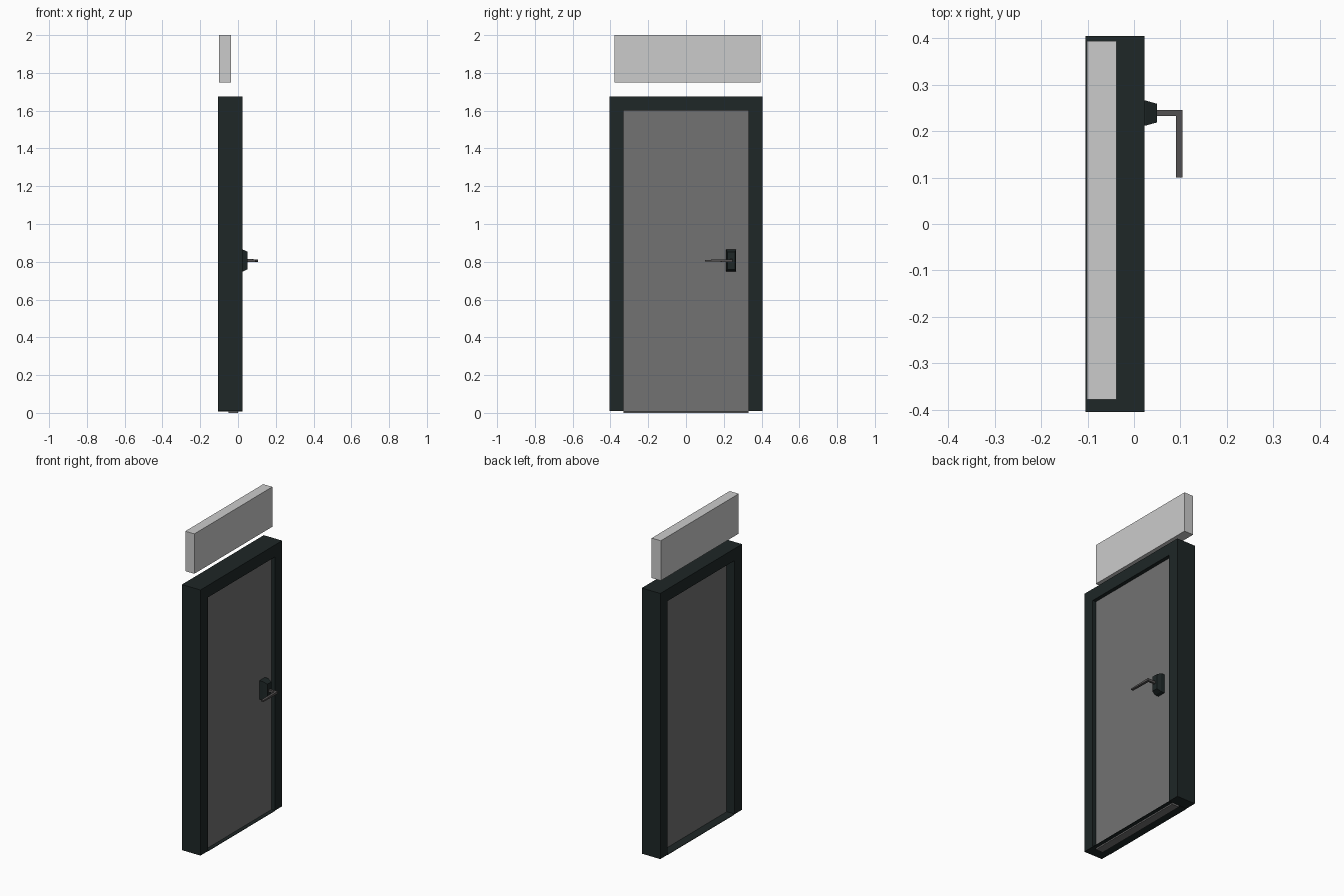
import bpy, bmesh

if "Cube" in bpy.data.objects:
    bpy.data.objects.remove(bpy.data.objects["Cube"])


def material(name, rgb):
    m = bpy.data.materials.new(name)
    m.diffuse_color = (*rgb, 1)
    m.use_nodes = True
    m.node_tree.nodes["Principled BSDF"].inputs["Base Color"].default_value = m.diffuse_color
    return m


BLACK = material("dark_frame", (0.013, 0.02, 0.02))
GREY = material("dark_grey", (0.17, 0.17, 0.17))
STEEL = material("lever_metal", (0.09, 0.085, 0.085))


def finish(name, bm, mat=None):
    bmesh.ops.recalc_face_normals(bm, faces=bm.faces)
    me = bpy.data.meshes.new(name)
    bm.to_mesh(me)
    bm.free()
    ob = bpy.data.objects.new(name, me)
    bpy.context.collection.objects.link(ob)
    if mat:
        me.materials.append(mat)
    return ob


def loft(name, rings, mat=None, cap=True):
    """Join equal-length rings of points into a skin, capping both ends."""
    bm = bmesh.new()
    vs = [[bm.verts.new(p) for p in r] for r in rings]
    n = len(rings[0])
    for a, b in zip(vs, vs[1:]):
        for i in range(n):
            j = (i + 1) % n
            bm.faces.new((a[i], a[j], b[j], b[i]))
    if cap:
        bm.faces.new(vs[0])
        bm.faces.new(vs[-1])
    return finish(name, bm, mat)


def rect(x, y0, y1, z0, z1):
    return [(x, y0, z0), (x, y1, z0), (x, y1, z1), (x, y0, z1)]


def box(name, x0, x1, y0, y1, z0, z1, mat=None):
    return loft(name, [rect(x0, y0, y1, z0, z1), rect(x1, y0, y1, z0, z1)], mat)


# door frame: upside-down U profile extruded through the wall thickness
profile = [(-0.405, 0.01), (-0.405, 1.675), (0.405, 1.675), (0.405, 0.01),
           (0.332, 0.01), (0.332, 1.6), (-0.332, 1.6), (-0.332, 0.01)]
loft("door_frame", [[(x, y, z) for y, z in profile] for x in (-0.105, 0.023)], BLACK)

# thin threshold between the jambs
box("threshold", -0.105, 0.023, -0.332, 0.332, 0.008, 0.011, BLACK)

# door leaf
box("door_panel", -0.05, 0.0, -0.332, 0.332, 0.0, 1.6, GREY)

# tapered handle plate
loft("handle_plate", [rect(0.0, 0.212, 0.266, 0.748, 0.865),
                      rect(0.025, 0.212, 0.266, 0.748, 0.865),
                      rect(0.05, 0.219, 0.259, 0.76, 0.853)], BLACK)

# L-shaped lever with a mitred elbow, thinning toward the tip
lever = [((0.045, 0.233), (0.045, 0.246), 0.008),
         ((0.09, 0.233), (0.105, 0.246), 0.007),
         ((0.09, 0.1), (0.105, 0.1), 0.004)]
loft("door_lever", [[(*a, 0.806 - h), (*b, 0.806 - h), (*b, 0.806 + h), (*a, 0.806 + h)]
                    for a, b, h in lever], STEEL)

# blank sign panel above the door
box("overhead_panel", -0.101, -0.038, -0.378, 0.394, 1.75, 2.0)
